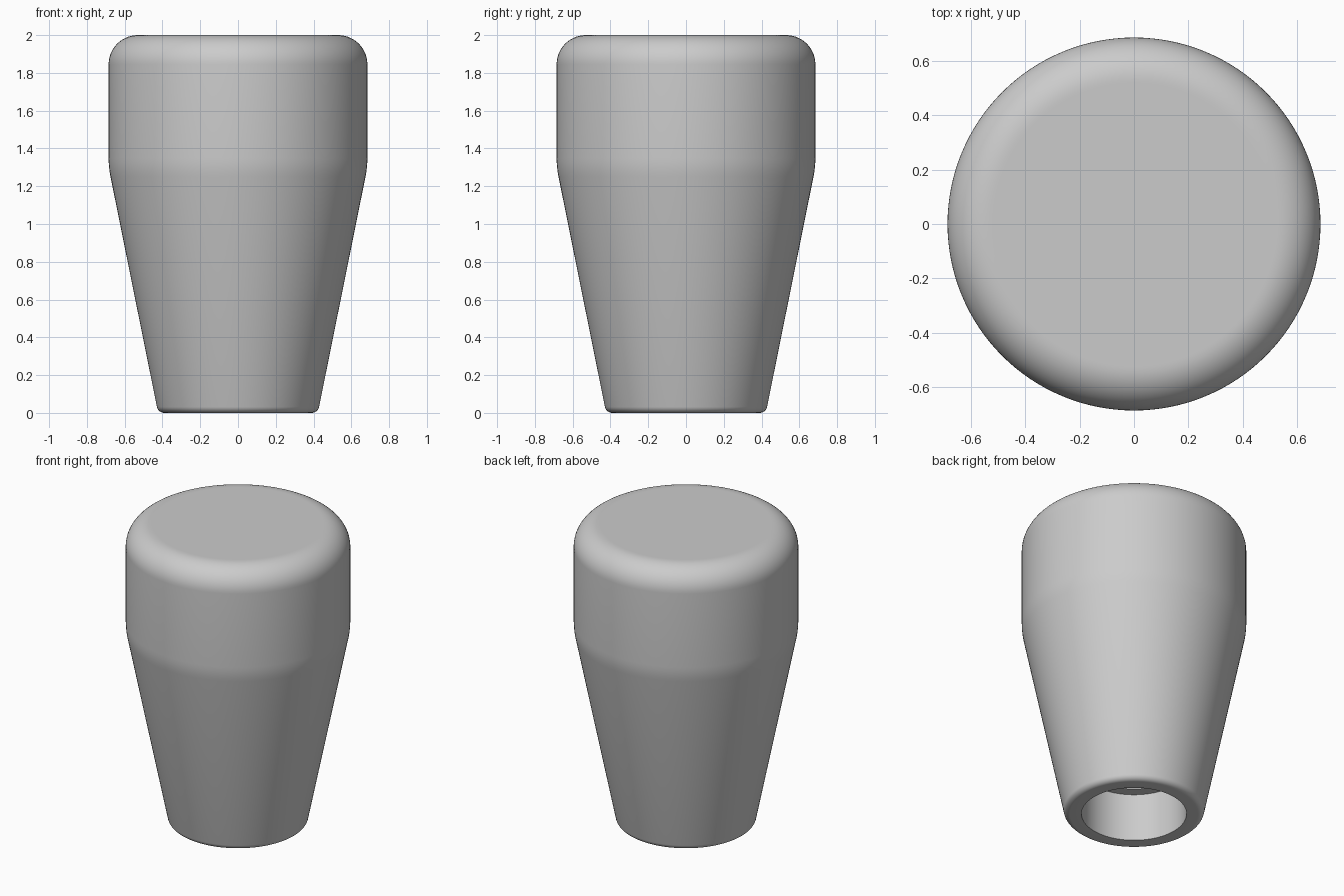
import bpy, bmesh
from math import sin, cos, pi, radians, atan2

if "Cube" in bpy.data.objects:
    bpy.data.objects.remove(bpy.data.objects["Cube"])

SEGMENTS = 128


def arc(cx, cz, r, a0, a1, steps):
    """Points of a fillet in the (radius, height) plane, angles in radians."""
    angles = [a0 + (a1 - a0) * i / steps for i in range(steps + 1)]
    return [(cx + r * cos(a), cz + r * sin(a)) for a in angles]


def lathe(name, profile, material):
    """Revolve a (radius, height) profile around the z axis."""
    bm = bmesh.new()
    verts = [bm.verts.new((r, 0, z)) for r, z in profile]
    edges = [bm.edges.new(pair) for pair in zip(verts, verts[1:])]
    bmesh.ops.spin(bm, geom=verts + edges, cent=(0, 0, 0), axis=(0, 0, 1),
                   angle=2 * pi, steps=SEGMENTS, use_merge=False)
    bmesh.ops.remove_doubles(bm, verts=bm.verts, dist=1e-5)
    bmesh.ops.recalc_face_normals(bm, faces=bm.faces)
    mesh = bpy.data.meshes.new(name)
    bm.to_mesh(mesh)
    bm.free()
    mesh.materials.append(material)
    obj = bpy.data.objects.new(name, mesh)
    bpy.context.collection.objects.link(obj)
    bpy.ops.object.select_all(action="DESELECT")
    obj.select_set(True)
    bpy.context.view_layer.objects.active = obj
    bpy.ops.object.shade_smooth_by_angle(angle=radians(30))
    return obj


grey = bpy.data.materials.new("light_grey")
grey.use_nodes = True
colour = (0.6, 0.6, 0.6, 1)
grey.diffuse_color = colour
grey.node_tree.nodes["Principled BSDF"].inputs["Base Color"].default_value = colour

# Main dimensions
top_r, shoulder, fillet = 0.685, 1.3, 0.155
foot_r, foot_fillet = 0.39, 0.04
bore_r, bore_depth = 0.32, 0.32
hole_r, hole_depth = 0.25, 1.3
lean = atan2(top_r - foot_r - foot_fillet, shoulder - foot_fillet)

# Stepped socket, from its closed end down to the foot
profile = [(0, hole_depth), (hole_r, hole_depth), (hole_r, bore_depth),
           (bore_r, bore_depth), (bore_r, 0)]
# Rounded foot
profile += arc(foot_r, foot_fillet, foot_fillet, -pi / 2, -lean, 8)
# Softened shoulder between the taper and the straight grip
soft = 0.5
profile += arc(top_r - soft, shoulder + soft * lean / 2, soft, -lean, 0, 4)
# Rounded crown and flat top
profile += arc(top_r - fillet, 2 - fillet, fillet, 0, pi / 2, 14)
profile += [(top_r - fillet - 0.01, 2), (0, 2)]

lathe("knob_body", profile, grey)
